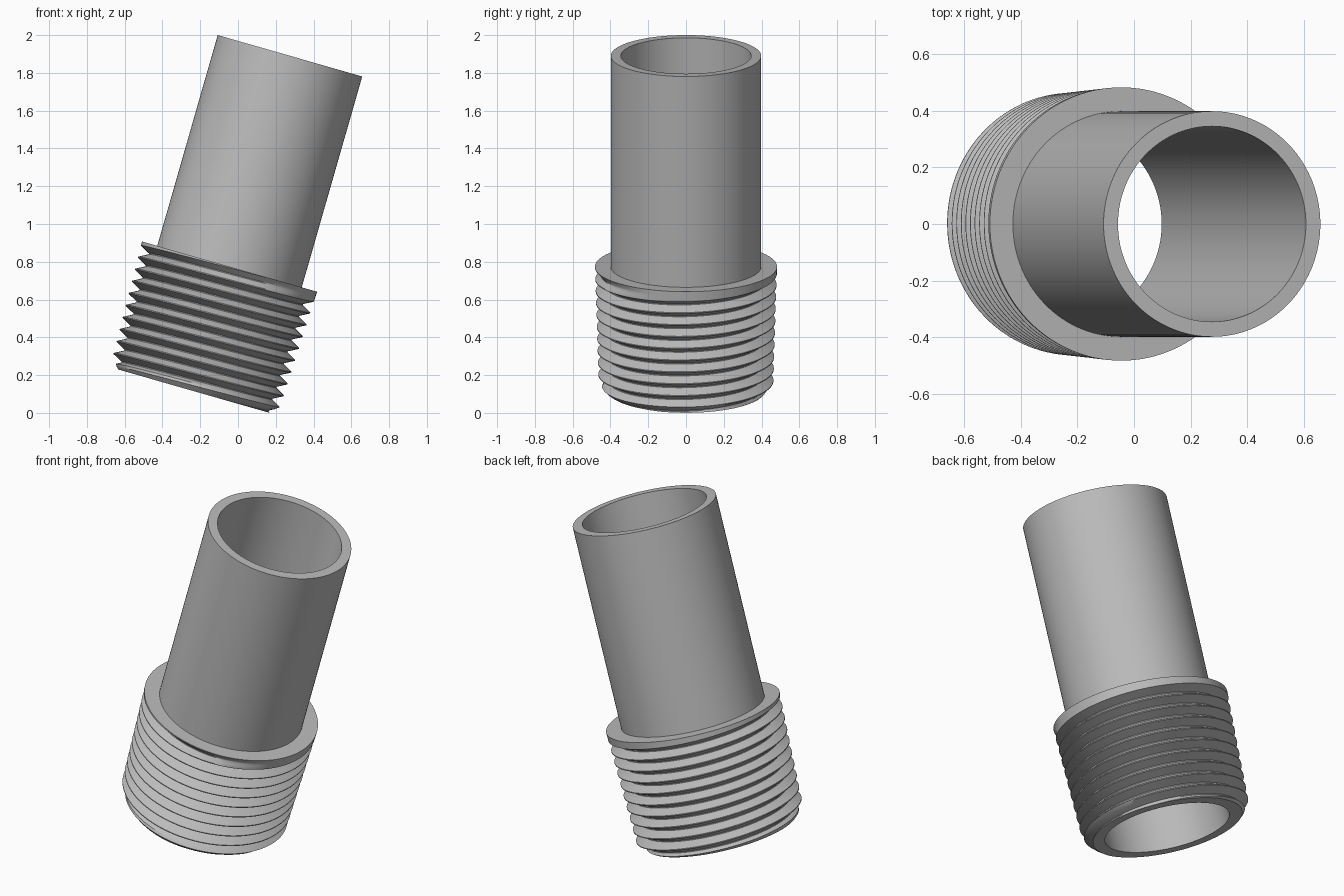
import bpy
import bmesh
from math import sin, cos, tau, radians, floor

cube = bpy.data.objects.get("Cube")
if cube:
    bpy.data.objects.remove(cube, do_unlink=True)

# Main dimensions, measured along the pipe axis
SEGMENTS = 120
BORE, PIPE, LENGTH = 0.345, 0.398, 1.847
THREAD_TOP, PITCH, DEPTH = 0.686, 0.0657, 0.051
FIRST_CREST = 0.042
CREST_BASE, TAPER = 0.461, 0.031
NOSE = 0.416


def clamp(value, low, high):
    return max(low, min(high, value))


def thread_radius(height, turn):
    """Tapered blank minus a helical V groove that runs out below the rim."""
    u = (height - FIRST_CREST) / PITCH - turn
    k = floor(u)
    from_crest = min(u - k, 1 - (u - k))
    groove = clamp((from_crest - 0.04) / 0.42, 0, 1)
    groove_height = FIRST_CREST + PITCH * (k + 0.5 + turn)
    runout = clamp((0.662 - groove_height) / 0.02, 0, 1)
    blank = CREST_BASE + TAPER * height
    return min(blank - DEPTH * groove * runout, NOSE + height)


def section(turn):
    """Closed cross-section (radius, height) at one angle round the axis."""
    points = [(BORE, 0)]
    for k in range(-3, 12):
        for step in (0.04, 0.25, 0.46, 0.54, 0.75, 0.96):
            height = FIRST_CREST + PITCH * (k + step + turn)
            height = clamp(height, 0, THREAD_TOP)
            points.append((thread_radius(height, turn), height))
    points += [(PIPE, THREAD_TOP), (PIPE, LENGTH), (BORE, LENGTH)]
    return points


# Threaded pipe: sections swept once round, the seam advancing by one pitch
bm = bmesh.new()
columns = []
for i in range(SEGMENTS + 1):
    turn = i / SEGMENTS
    c, s = cos(tau * turn), sin(tau * turn)
    columns.append([bm.verts.new((r * c, r * s, h)) for r, h in section(turn)])
for a, b in zip(columns, columns[1:]):
    for j in range(len(a)):
        n = (j + 1) % len(a)
        bm.faces.new((a[j], b[j], b[n], a[n]))
bmesh.ops.remove_doubles(bm, verts=bm.verts, dist=0.00005)
bmesh.ops.recalc_face_normals(bm, faces=bm.faces)

mesh = bpy.data.meshes.new("threaded_pipe")
bm.to_mesh(mesh)
bm.free()
pipe = bpy.data.objects.new("threaded_pipe", mesh)
bpy.context.collection.objects.link(pipe)

# Leaning pose
pipe.rotation_euler = (0, radians(16), 0)
pipe.location = (-0.234, 0, 0.115)

# Grey material
grey = bpy.data.materials.new("plain grey")
grey.use_nodes = True
colour = (0.5, 0.5, 0.5, 1)
grey.diffuse_color = colour
grey.node_tree.nodes["Principled BSDF"].inputs["Base Color"].default_value = colour
mesh.materials.append(grey)

# Smooth round walls with crisp rims and thread edges
bpy.ops.object.select_all(action="DESELECT")
pipe.select_set(True)
bpy.context.view_layer.objects.active = pipe
bpy.ops.object.shade_smooth_by_angle(angle=radians(30))
